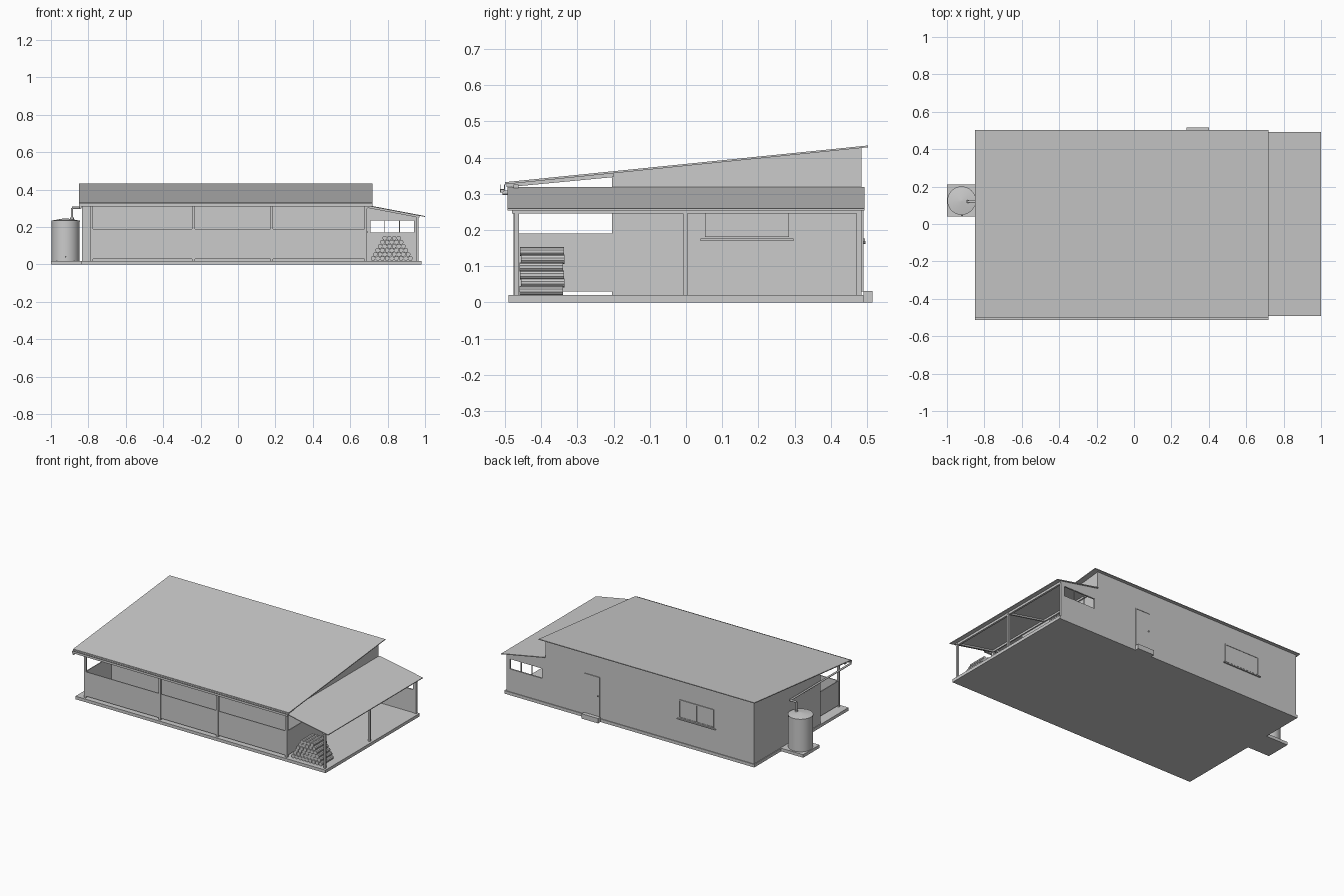
import bpy, bmesh, math
from mathutils import Vector

if "Cube" in bpy.data.objects:
    bpy.data.objects.remove(bpy.data.objects["Cube"])

grey = bpy.data.materials.new("plain_grey")
grey.diffuse_color = (0.6, 0.6, 0.6, 1)
grey.use_nodes = True
grey.node_tree.nodes["Principled BSDF"].inputs["Base Color"].default_value = grey.diffuse_color


def finish(name, bm, smooth=False):
    bmesh.ops.recalc_face_normals(bm, faces=bm.faces)
    me = bpy.data.meshes.new(name)
    bm.to_mesh(me)
    bm.free()
    me.materials.append(grey)
    ob = bpy.data.objects.new(name, me)
    bpy.context.collection.objects.link(ob)
    if smooth:
        bpy.ops.object.select_all(action='DESELECT')
        ob.select_set(True)
        bpy.context.view_layer.objects.active = ob
        bpy.ops.object.shade_smooth_by_angle(angle=math.radians(35))
    return ob


def prism(name, pts, axis, a, b):
    """Extrude a (y,z) profile along x, or an (x,z) profile along y."""
    bm = bmesh.new()
    place = (lambda p, t: (t, p[0], p[1])) if axis == 'x' else (lambda p, t: (p[0], t, p[1]))
    va = [bm.verts.new(place(p, a)) for p in pts]
    vb = [bm.verts.new(place(p, b)) for p in pts]
    bm.faces.new(va)
    bm.faces.new(vb)
    n = len(pts)
    for i in range(n):
        bm.faces.new((va[i], va[(i + 1) % n], vb[(i + 1) % n], vb[i]))
    return finish(name, bm)


def box(name, x0, x1, y0, y1, z0, z1):
    return prism(name, [(y0, z0), (y1, z0), (y1, z1), (y0, z1)], 'x', x0, x1)


def rod(name, p, q, r, sides=12, r2=None):
    p, q = Vector(p), Vector(q)
    bm = bmesh.new()
    bmesh.ops.create_cone(bm, cap_ends=True, segments=sides, radius1=r,
                          radius2=r if r2 is None else r2, depth=(q - p).length)
    rot = (q - p).to_track_quat('Z', 'Y').to_matrix()
    for v in bm.verts:
        v.co = rot @ v.co + (p + q) / 2
    return finish(name, bm, True)


def roof_z(y):          # underside of main roof
    return 0.326 + 0.102 * (y + 0.5)


def lean_z(x):          # underside of lean-to roof
    return 0.313 - 0.19 * (x - 0.69)


# Ground slabs and back step
box("floor_slab", -0.84, 0.98, -0.49, 0.49, 0, 0.02)
box("tank_slab", -1.0, -0.84, 0.04, 0.21, 0, 0.02)
box("back_step", 0.28, 0.40, 0.49, 0.515, 0, 0.032)

# Enclosed house body
prism("house_walls", [(-0.205, 0.02), (0.485, 0.02), (0.485, roof_z(0.485)),
                      (-0.205, roof_z(-0.205))], 'x', -0.835, 0.685)

# Main roof, gutter and rafters
prism("main_roof", [(-0.50, 0.326), (0.503, roof_z(0.503)), (0.503, roof_z(0.503) + 0.005),
                    (-0.50, 0.332)], 'x', -0.85, 0.72)
prism("gutter", [(-0.514, 0.311), (-0.50, 0.311), (-0.50, 0.326), (-0.502, 0.326), (-0.502, 0.313),
                 (-0.512, 0.313), (-0.512, 0.326), (-0.514, 0.326)], 'x', -0.85, 0.72)
posts_x = [-0.782, -0.238, 0.18, 0.684]
for i, x in enumerate(posts_x):
    box(f"verandah_post_{i}", x - 0.007, x + 0.007, -0.476, -0.462, 0.02, 0.316)
    prism(f"verandah_rafter_{i}", [(-0.495, 0.318), (-0.2, 0.346), (-0.2, roof_z(-0.2)),
                                   (-0.495, 0.3265)], 'x', x - 0.006, x + 0.006)
box("verandah_beam", -0.835, 0.70, -0.476, -0.462, 0.312, 0.325)

# Verandah balustrade panels
for i in range(3):
    box(f"front_panel_{i}", posts_x[i] + 0.007, posts_x[i + 1] - 0.007, -0.472, -0.466, 0.03, 0.19)
for side, x in (("left", posts_x[0]), ("right", posts_x[3])):
    box(f"{side}_side_panel", x - 0.003, x + 0.003, -0.462, -0.205, 0.03, 0.19)

# Lean-to roof, posts, beam and rafters
prism("lean_to_roof", [(0.685, lean_z(0.685)), (1.0, lean_z(1.0)), (1.0, lean_z(1.0) + 0.005),
                       (0.685, lean_z(0.685) + 0.005)], 'y', -0.493, 0.493)
for i, y in enumerate((-0.467, -0.002, 0.478)):
    box(f"lean_to_post_{i}", 0.953, 0.966, y - 0.0065, y + 0.0065, 0.02, 0.247)
    prism(f"lean_to_rafter_{i}", [(0.685, lean_z(0.685) - 0.01), (0.97, lean_z(0.97) - 0.01),
                                  (0.97, lean_z(0.97)), (0.685, lean_z(0.685))],
          'y', y - 0.005, y + 0.005)
box("lean_to_beam", 0.953, 0.966, -0.48, 0.485, 0.246, lean_z(0.96))
box("lean_to_wall_plate", 0.685, 0.693, -0.48, 0.485, 0.30, lean_z(0.69))

# Lean-to back wall around an open window
Y0, Y1 = 0.475, 0.485
box("back_wall_lower", 0.685, 0.965, Y0, Y1, 0.02, 0.17)
box("back_wall_inner_jamb", 0.685, 0.708, Y0, Y1, 0.17, 0.235)
box("back_wall_outer_jamb", 0.94, 0.965, Y0, Y1, 0.17, 0.235)
prism("back_wall_upper", [(0.685, 0.235), (0.965, 0.235), (0.965, lean_z(0.965)),
                          (0.685, lean_z(0.685))], 'y', Y0, Y1)
for i, x in enumerate((0.785, 0.863)):
    box(f"open_window_mullion_{i}", x - 0.002, x + 0.002, 0.477, 0.483, 0.17, 0.235)


def frame(name, put, u0, u1, z0, z1, t=0.006, mid=True):
    """Window or door trim; put(name, u0, u1, z0, z1, depth) makes each plate."""
    put(name + "_panel", u0, u1, z0, z1, 0.002)
    put(name + "_top", u0, u1, z1 - t, z1, 0.005)
    put(name + "_jamb_a", u0, u0 + t, z0, z1, 0.005)
    put(name + "_jamb_b", u1 - t, u1, z0, z1, 0.005)
    if mid:
        c = (u0 + u1) / 2
        put(name + "_bottom", u0, u1, z0, z0 + t, 0.005)
        put(name + "_mullion", c - t / 2, c + t / 2, z0, z1, 0.004)
        put(name + "_sill", u0 - 0.012, u1 + 0.012, z0 - 0.01, z0 - 0.004, 0.009)


def on_back(n, a, b, z0, z1, d):
    box(n, a, b, 0.484, 0.485 + d, z0, z1)


def on_right(n, a, b, z0, z1, d):
    box(n, 0.684, 0.685 + d, a, b, z0, z1)


# Back window, side window, back door
frame("back_window", on_back, -0.545, -0.29, 0.18, 0.30)
frame("side_window", on_right, 0.052, 0.285, 0.18, 0.295)
frame("back_door", on_back, 0.285, 0.395, 0.03, 0.29, mid=False)
rod("door_knob", (0.298, 0.485, 0.165), (0.298, 0.495, 0.165), 0.004, 10)

# Rainwater tank with lid, tap and pipe
TX, TY = -0.922, 0.125
rod("tank_body", (TX, TY, 0.02), (TX, TY, 0.232), 0.074, 40)
rod("tank_rim", (TX, TY, 0.229), (TX, TY, 0.235), 0.076, 40)
rod("tank_lid", (TX, TY, 0.235), (TX, TY, 0.247), 0.074, 40, 0.004)
rod("tank_tap", (TX, TY - 0.07, 0.042), (TX, TY - 0.086, 0.042), 0.004, 10)
path = [(-0.843, -0.507, 0.313), (-0.843, -0.507, 0.303), (-0.843, 0.12, 0.303),
        (-0.888, 0.12, 0.303), (-0.888, 0.12, 0.237)]
for i in range(len(path) - 1):
    rod(f"tank_pipe_{i}", path[i], path[i + 1], 0.006, 12)
rod("tank_inlet", (-0.888, 0.12, 0.236), (-0.888, 0.12, 0.252), 0.010, 12)

# Stacked firewood
R = 0.0125
for row in range(6):
    for k in range(9 - row):
        x = 0.722 + (2 * k + row) * R
        z = 0.02 + R + row * R * math.sqrt(3)
        dy = 0.002 * ((k * 3 + row * 5) % 3 - 1)
        rod(f"log_{row}_{k}", (x, -0.458 + dy, z), (x, -0.337 + dy, z), R, 10)
